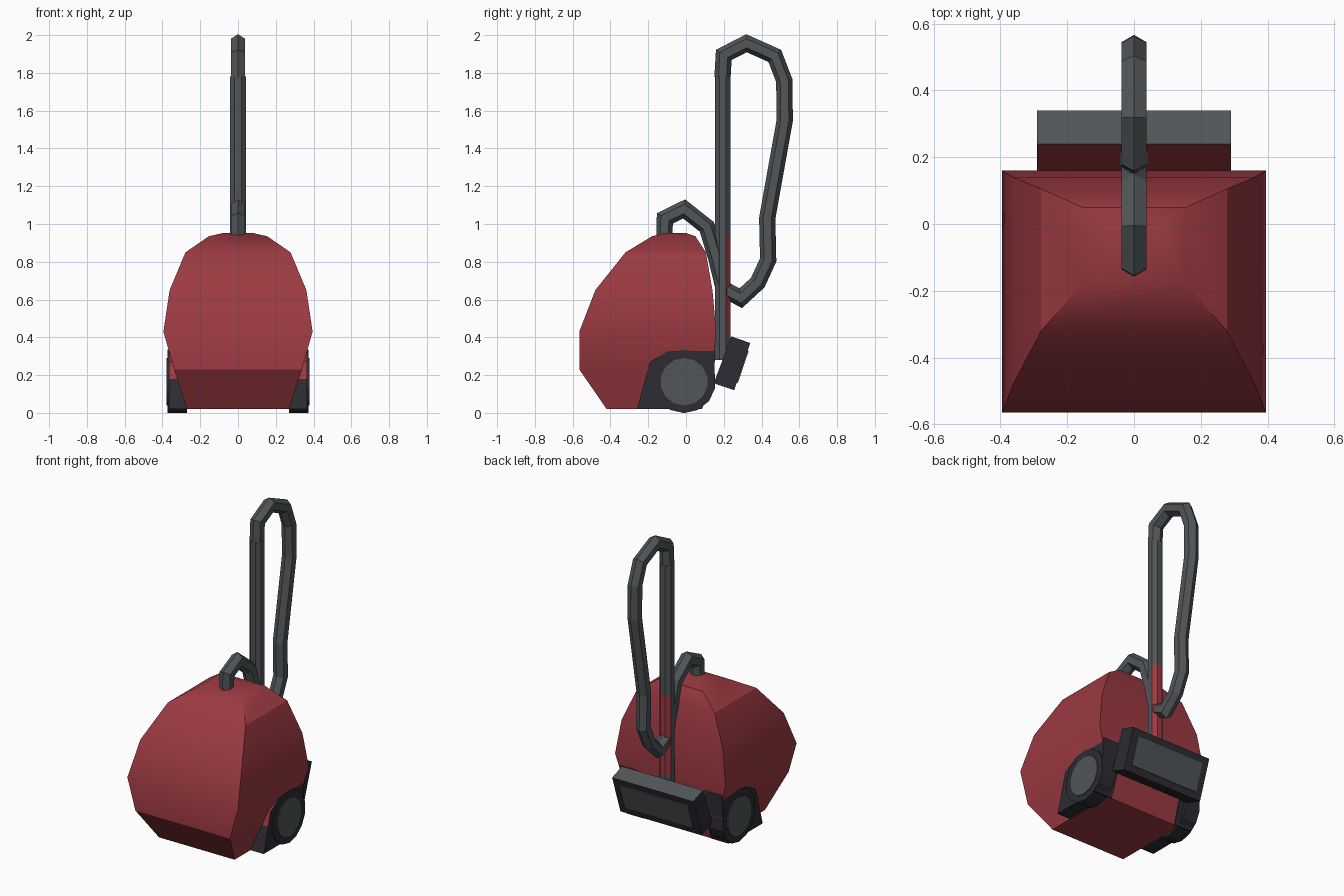
import bpy, bmesh, math
from mathutils import Vector

if "Cube" in bpy.data.objects:
    bpy.data.objects.remove(bpy.data.objects["Cube"])


def material(name, rgb):
    m = bpy.data.materials.new(name)
    m.diffuse_color = (*rgb, 1)
    m.use_nodes = True
    m.node_tree.nodes["Principled BSDF"].inputs["Base Color"].default_value = m.diffuse_color
    return m


RED = material("red", (0.33, 0.042, 0.053))
GREY = material("grey", (0.082, 0.092, 0.1))
DARK = material("dark", (0.026, 0.025, 0.034))


def loft(name, rings, mats, rule=None, smooth=None):
    """Skin a list of equal-length point rings, cap both ends."""
    bm = bmesh.new()
    vs = [[bm.verts.new(p) for p in ring] for ring in rings]
    n = len(rings[0])
    for a, b in zip(vs, vs[1:]):
        for i in range(n):
            j = (i + 1) % n
            bm.faces.new((a[i], a[j], b[j], b[i]))
    bm.faces.new(vs[0])
    bm.faces.new(vs[-1])
    bmesh.ops.recalc_face_normals(bm, faces=bm.faces)
    if rule:
        for f in bm.faces:
            f.material_index = rule(f.normal, f.calc_center_median())
    me = bpy.data.meshes.new(name)
    bm.to_mesh(me)
    bm.free()
    for m in mats:
        me.materials.append(m)
    ob = bpy.data.objects.new(name, me)
    bpy.context.collection.objects.link(ob)
    if smooth:
        bpy.ops.object.select_all(action='DESELECT')
        ob.select_set(True)
        bpy.context.view_layer.objects.active = ob
        bpy.ops.object.shade_smooth_by_angle(angle=math.radians(smooth))
    return ob


def prism(name, profile, x0, x1, mats, rule=None):
    """Extrude a (y, z) outline along x."""
    return loft(name, [[(x, y, z) for y, z in profile] for x in (x0, x1)], mats, rule)


def circle(cy, cz, r, n):
    return [(cy + r * math.cos(math.tau * (i + .5) / n),
             cz + r * math.sin(math.tau * (i + .5) / n)) for i in range(n)]


def tube(name, path, r, sides, mats, rule=None):
    """Mitred tube along a (y, z) path in the centre plane."""
    pts = [Vector((0, y, z)) for y, z in path]
    rings = []
    for i, p in enumerate(pts):
        d0 = (p - pts[max(i - 1, 0)]).normalized()
        d1 = (pts[min(i + 1, len(pts) - 1)] - p).normalized()
        t = (d0 + d1).normalized()
        side = Vector((0, -t.z, t.y))
        k = 1 / max(t.dot(d0), t.dot(d1), 0.7)
        angles = [math.tau * (j + .5) / sides for j in range(sides)]
        rings.append([p + Vector((r * math.cos(a), 0, 0)) + side * (r * k * math.sin(a))
                      for a in angles])
    return loft(name, rings, mats, rule)


# Body: stacked rectangles (z, half width, front y, back y)
sections = [(.02, .27, -.42, .08), (.23, .338, -.565, .14), (.43, .395, -.565, .16),
            (.65, .362, -.48, .14), (.85, .278, -.32, .105), (.935, .155, -.18, .05),
            (.952, .08, -.11, .0)]
loft("body", [[(-w, f, z), (w, f, z), (w, b, z), (-w, b, z)] for z, w, f, b in sections],
     [RED], smooth=32)

# Wheel housings, tyres and hubs on both sides
housing = [(-.26, .021), (-.215, .18), (-.19, .27), (-.04, .36), (.155, .36),
           (.15, .2), (.085, .021)]
for s, label in ((-1, "left"), (1, "right")):
    prism(label + "_wheel_housing", housing, s * .24, s * .366, [DARK, RED],
          lambda n, c: int(abs(n.x) < .5 and n.z > -.2 and c.z > .2 and c.y < .12))
    prism(label + "_tyre", circle(-.01, .167, .168, 14), s * .27, s * .372, [DARK])
    prism(label + "_hub", circle(-.01, .165, .126, 14), s * .36, s * .378, [GREY])

# Floor head stored at the back: grey top, red front
prism("floor_head", [(.24, .405), (.34, .37), (.255, .12), (.147, .157)], -.29, .29,
      [DARK, GREY, RED],
      lambda n, c: 1 if n.z > .7 else 2 if n.y < -.7 else 0)

# Grey sole plate on the outer face of the head
a, b = Vector((.34, .37)), Vector((.255, .12))
out = Vector((.947, -.322)) * .006
p, q = a.lerp(b, .16), a.lerp(b, .84)
prism("sole_plate", [p, q, q + out, p + out], -.245, .245, [GREY])

# Wand: lower rear half is red
tube("wand", [(.195, .28), (.195, .42), (.195, .94), (.195, 1.78)], .045, 8, [GREY, RED],
     lambda n, c: int(n.y > .2 and .42 < c.z < .94))

# Hose looping from the wand top back to the body top
tube("hose", [(.193, 1.775), (.2, 1.895), (.32, 1.957), (.47, 1.89), (.52, 1.76),
              (.523, 1.55), (.43, 1.03), (.435, .81), (.38, .69), (.29, .607),
              (.2, .655), (.16, .82), (.11, .985), (-.01, 1.08), (-.112, 1.03),
              (-.115, .92)], .043, 6, [GREY])
